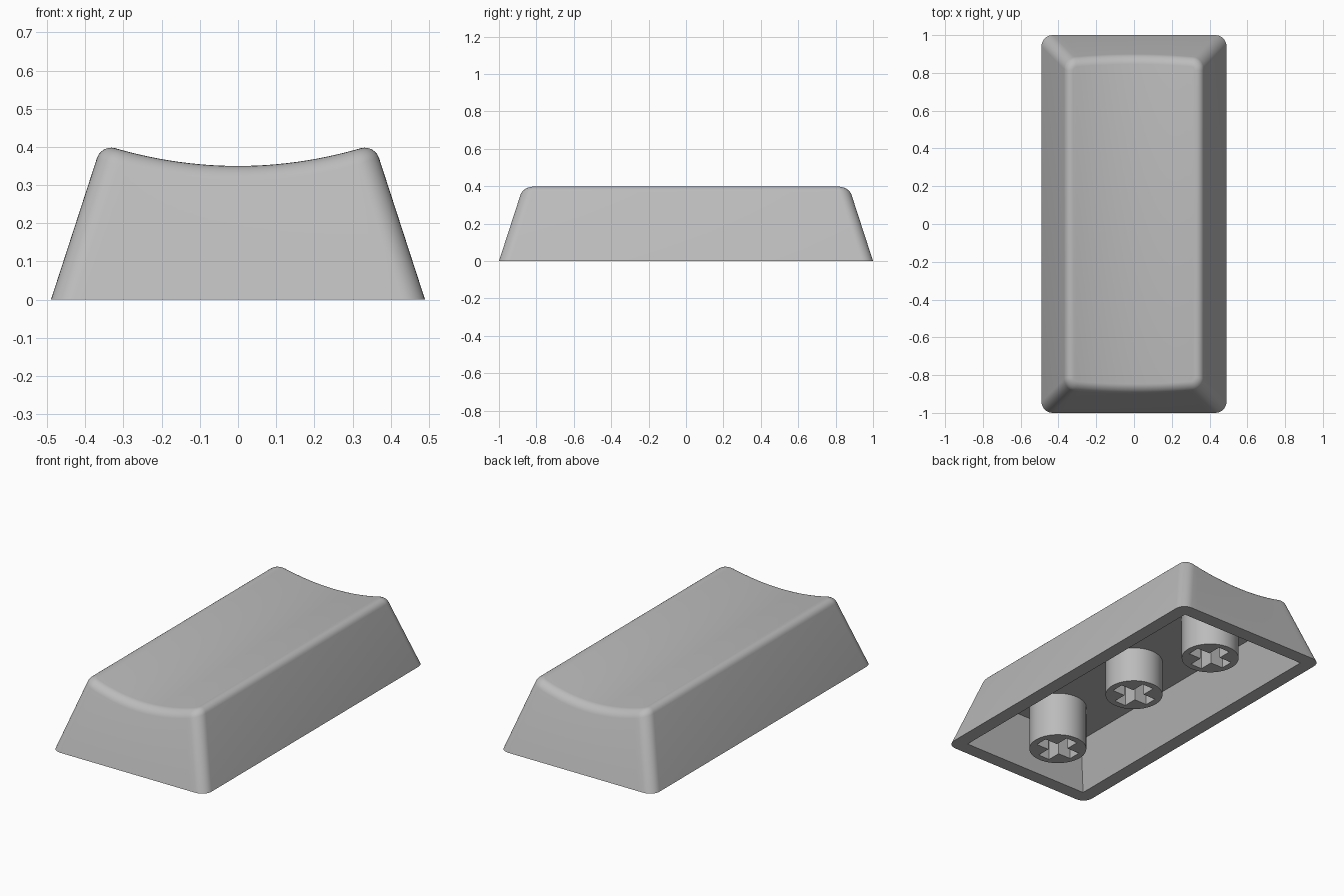
import bpy, bmesh, math

if "Cube" in bpy.data.objects:
    bpy.data.objects.remove(bpy.data.objects["Cube"])

HX, HY, R = 0.49, 1.0, 0.06      # base half sizes, corner radius
SLOPE, BEVEL = 0.325, 0.04       # wall lean, top edge rounding
WALL, CEILING = 0.08, 0.26       # shell thickness, cavity height

grey = bpy.data.materials.new("mid_grey")
grey.diffuse_color = (0.50, 0.50, 0.50, 1)
grey.use_nodes = True
grey.node_tree.nodes["Principled BSDF"].inputs["Base Color"].default_value = grey.diffuse_color


def make(name, bm):
    bmesh.ops.recalc_face_normals(bm, faces=bm.faces)
    me = bpy.data.meshes.new(name)
    bm.to_mesh(me)
    bm.free()
    ob = bpy.data.objects.new(name, me)
    bpy.context.collection.objects.link(ob)
    me.materials.append(grey)
    return ob


def select(ob):
    bpy.ops.object.select_all(action='DESELECT')
    ob.select_set(True)
    bpy.context.view_layer.objects.active = ob


def cut(ob, cutter):
    select(ob)
    mod = ob.modifiers.new("cut", 'BOOLEAN')
    mod.operation, mod.solver, mod.object = 'DIFFERENCE', 'EXACT', cutter
    bpy.ops.object.modifier_apply(modifier=mod.name)
    bpy.data.objects.remove(cutter)


def smooth(ob):
    select(ob)
    bpy.ops.object.shade_smooth_by_angle(angle=math.radians(35))


def prism(name, rings):
    """Closed solid lofted through rings of equal length."""
    bm = bmesh.new()
    loops = [[bm.verts.new(p) for p in ring] for ring in rings]
    for a, b in zip(loops, loops[1:]):
        for i in range(len(a)):
            j = (i + 1) % len(a)
            bm.faces.new((a[i], a[j], b[j], b[i]))
    bm.faces.new(loops[0])
    bm.faces.new(loops[-1])
    return make(name, bm)


def dish(x):
    return 0.35 + 0.45 * x * x


# Front half of the outline, left to right: (edge fraction, arc angle)
N, ARC = 24, 8
outline = [(-1, math.pi + i / ARC * math.pi / 2) for i in range(ARC)]
outline += [(-1 + 2 * i / N, 1.5 * math.pi) for i in range(N + 1)]
outline += [(1, (1.5 + i / ARC / 2) * math.pi) for i in range(1, ARC + 1)]


def point(u, ang, inset, drop):
    """Point on the leaning wall; drop below the dished top, or None for the base."""
    z = 0.0 if drop is None else 0.37
    for _ in range(12):
        x = u * (HX - R - SLOPE * z) + (R - inset) * math.cos(ang)
        y = -(HY - R - SLOPE * z) + (R - inset) * math.sin(ang)
        if drop is not None:
            z = dish(x) - drop
    return x, y, z


# Cap body: base ring, rounded top edge, dished top
steps = [(0, None)]
for i in range(7):
    a = i / 6 * math.pi / 2
    steps.append((BEVEL * (1 - math.cos(a)), BEVEL * (1 - math.sin(a))))
bm = bmesh.new()
loops = []
for inset, drop in steps:
    pts = [point(u, a, inset, drop) for u, a in outline]
    front = [bm.verts.new(p) for p in pts]
    back = [bm.verts.new((x, -y, z)) for x, y, z in pts]
    loops.append(front + back[::-1])
for a, b in zip(loops, loops[1:]):
    for i in range(len(a)):
        j = (i + 1) % len(a)
        bm.faces.new((a[i], a[j], b[j], b[i]))
top = loops[-1]
for i in range(len(outline) - 1):
    bm.faces.new((top[i], top[i + 1], top[-2 - i], top[-1 - i]))
bm.faces.new(loops[0])
cap = make("cap_shell", bm)


# Tapered cavity underneath
def rect(z):
    x, y = HX - WALL - SLOPE * z, HY - WALL - SLOPE * z
    return [(-x, -y, z), (x, -y, z), (x, y, z), (-x, y, z)]


cut(cap, prism("cavity_cutter", [rect(-0.05), rect(CEILING)]))
smooth(cap)


# Round stems with cross-shaped sockets
def stem(name, y, z0):
    def circle(z):
        return [(0.155 * math.cos(i * math.pi / 32), y + 0.155 * math.sin(i * math.pi / 32), z)
                for i in range(64)]

    def cross(z):
        l, w = 0.118, 0.037
        quarter = [(l, -w), (l, w), (w, w)]
        pts = []
        for k in range(4):
            c, s = ((1, 0), (0, 1), (-1, 0), (0, -1))[k]
            pts += [(c * px - s * py, y + s * px + c * py, z) for px, py in quarter]
        return pts

    ob = prism(name, [circle(z0), circle(CEILING + 0.01)])
    cut(ob, prism("socket_cutter", [cross(z0 - 0.05), cross(z0 + 0.2)]))
    smooth(ob)


stem("centre_stem", 0, 0.054)
stem("front_stem", -0.645, 0)
stem("back_stem", 0.645, 0)
